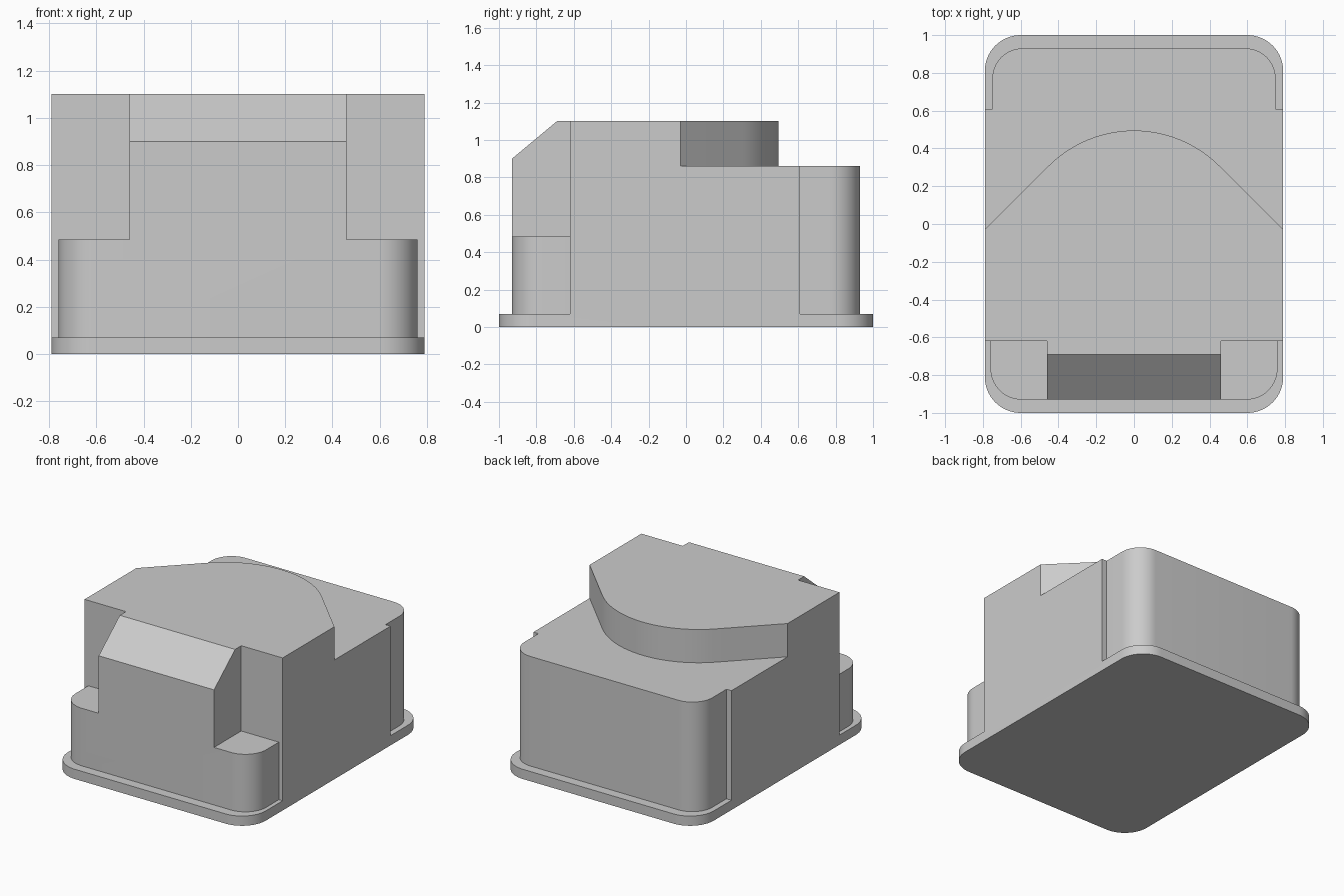
import bpy
import bmesh
from math import cos, sin, pi, radians
from mathutils import Vector

cube = bpy.data.objects.get("Cube")
if cube:
    bpy.data.objects.remove(cube, do_unlink=True)

# One plain grey for the whole housing
grey = bpy.data.materials.new("plain grey")
grey.use_nodes = True
COLOUR = (0.6, 0.6, 0.6, 1)
grey.diffuse_color = COLOUR
grey.node_tree.nodes["Principled BSDF"].inputs["Base Color"].default_value = COLOUR

HALF = 0.79        # half width of the housing
LIP = 0.07         # thickness of the base plate
SUNK = 0.03        # upper parts start inside the plate
NOSE_Y = -0.93


def arc(cx, cy, r, a0, a1, steps=14):
    return [(cx + r * cos(radians(a0 + (a1 - a0) * i / steps)),
             cy + r * sin(radians(a0 + (a1 - a0) * i / steps))) for i in range(steps + 1)]


def prism(name, outline, start, direction):
    """Sweep a closed outline of 3D points along a direction."""
    bm = bmesh.new()
    face = bm.faces.new([bm.verts.new(p) for p in outline])
    new = bmesh.ops.extrude_face_region(bm, geom=[face])["geom"]
    moved = [v for v in new if isinstance(v, bmesh.types.BMVert)]
    bmesh.ops.translate(bm, verts=moved, vec=direction)
    bmesh.ops.translate(bm, verts=bm.verts, vec=start)
    bmesh.ops.recalc_face_normals(bm, faces=bm.faces)
    mesh = bpy.data.meshes.new(name)
    bm.to_mesh(mesh)
    bm.free()
    mesh.materials.append(grey)
    ob = bpy.data.objects.new(name, mesh)
    bpy.context.collection.objects.link(ob)
    return ob


def slab(name, outline, z0, z1):
    return prism(name, [(x, y, 0) for x, y in outline], Vector((0, 0, z0)), Vector((0, 0, z1 - z0)))


def end_outline(half, inner, outer, r):
    """Block with two rounded corners on its outer (front or back) end."""
    s = 1 if outer > 0 else -1
    right = [(x, s * y) for x, y in arc(half - r, abs(outer) - r, r, 0, 90)]
    left = [(-x, y) for x, y in reversed(right)]
    return [(half, inner)] + right + left + [(-half, inner)]


# Base plate with four rounded corners
R = 0.19
plate = []
for i, (sx, sy) in enumerate([(1, 1), (-1, 1), (-1, -1), (1, -1)]):
    plate += arc(sx * (HALF - R), sy * (1 - R), R, 90 * i, 90 * i + 90)
housing = slab("housing", plate, 0, LIP)

# Full-width middle, rounded back and low front shelf
middle = slab("middle_body", [(-HALF, -0.62), (HALF, -0.62), (HALF, 0.61), (-HALF, 0.61)], SUNK, 0.86)
back = slab("back_body", end_outline(0.75, 0.4, 0.93, 0.16), SUNK, 0.86)
shelf = slab("front_shelf", end_outline(0.76, -0.4, NOSE_Y, 0.165), SUNK, 0.485)

# Raised top with a bowed back wall
bow = arc(0, -0.145, 0.64, 45, 135, 24)
crown = slab("raised_top", [(-HALF, -0.62), (HALF, -0.62), (HALF, -0.03)] + bow + [(-HALF, -0.03)], 0.5, 1.1)

# Central nose with a sloped upper edge
side = [(NOSE_Y, SUNK), (NOSE_Y, 0.9), (-0.69, 1.1), (-0.4, 1.1), (-0.4, SUNK)]
nose = prism("nose", [(0, y, z) for y, z in side], Vector((-0.46, 0, 0)), Vector((0.92, 0, 0)))

# Weld all parts into one solid
bpy.ops.object.select_all(action='DESELECT')
bpy.context.view_layer.objects.active = housing
housing.select_set(True)
for part in (middle, back, shelf, crown, nose):
    mod = housing.modifiers.new("union", 'BOOLEAN')
    mod.operation = 'UNION'
    mod.solver = 'EXACT'
    mod.object = part
    bpy.ops.object.modifier_apply(modifier=mod.name)
    bpy.data.objects.remove(part, do_unlink=True)

# Merge coplanar faces
bm = bmesh.new()
bm.from_mesh(housing.data)
bmesh.ops.remove_doubles(bm, verts=bm.verts, dist=0.0001)
bmesh.ops.dissolve_limit(bm, angle_limit=radians(0.5), verts=bm.verts, edges=bm.edges)
bm.to_mesh(housing.data)
bm.free()

bpy.ops.object.shade_smooth_by_angle(angle=radians(25))
